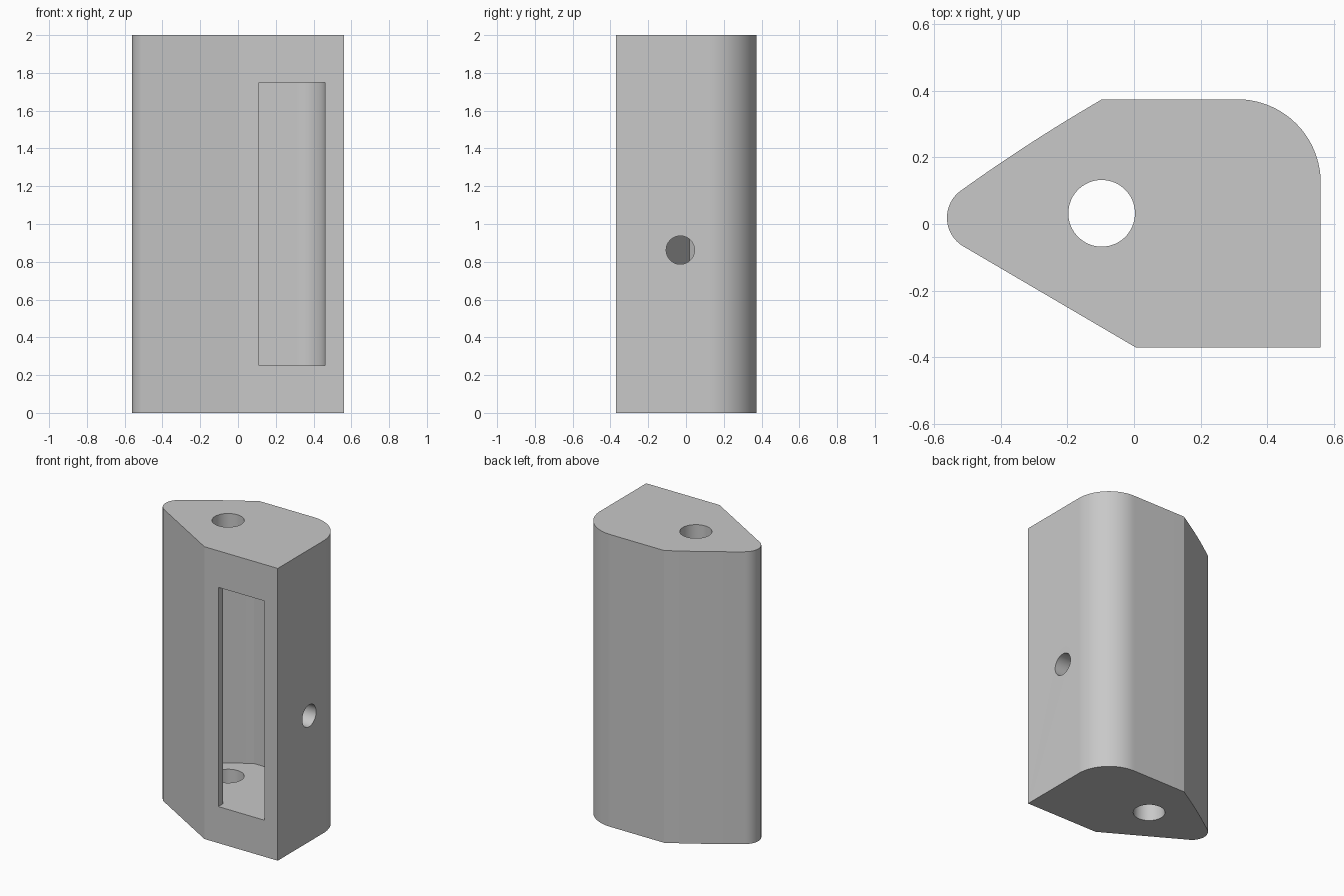
import bpy, bmesh, math
from mathutils import Vector

if "Cube" in bpy.data.objects:
    bpy.data.objects.remove(bpy.data.objects["Cube"])

HEIGHT = 2.0
WALL = 0.10
BACK, FRONT, SIDE = 0.374, -0.37, 0.56
NOSE = (-0.461, 0.019)
CORNER = (SIDE - 0.25, BACK - 0.25)

grey = bpy.data.materials.new("plain grey")
grey.use_nodes = True
grey.diffuse_color = (0.58, 0.58, 0.58, 1)
grey.node_tree.nodes["Principled BSDF"].inputs["Base Color"].default_value = grey.diffuse_color


def arc(centre, radius, start, end, steps):
    """Points along a circular arc, angles in degrees."""
    angles = [math.radians(start + (end - start) * i / steps) for i in range(steps + 1)]
    return [(centre[0] + radius * math.cos(a), centre[1] + radius * math.sin(a)) for a in angles]


def bowed(start, end, bulge, steps=12):
    """Inner points of a slightly bowed line, bulging to its right."""
    a, b = Vector(start), Vector(end)
    side = Vector((b.y - a.y, a.x - b.x)).normalized()
    points = []
    for i in range(1, steps):
        t = i / steps
        points.append(tuple(a.lerp(b, t) + side * bulge * 4 * t * (1 - t)))
    return points


def prism(name, outline, low, high):
    """Extrude a counter-clockwise outline from low to high."""
    bm = bmesh.new()
    base = bm.faces.new([bm.verts.new((x, y, low)) for x, y in outline])
    top = bmesh.ops.extrude_face_region(bm, geom=[base])
    moved = [v for v in top["geom"] if isinstance(v, bmesh.types.BMVert)]
    bmesh.ops.translate(bm, verts=moved, vec=(0, 0, high - low))
    bmesh.ops.recalc_face_normals(bm, faces=bm.faces)
    mesh = bpy.data.meshes.new(name)
    bm.to_mesh(mesh)
    bm.free()
    mesh.materials.append(grey)
    obj = bpy.data.objects.new(name, mesh)
    bpy.context.collection.objects.link(obj)
    return obj


def cut(target, cutter):
    """Subtract the cutter, then remove it."""
    cutter.hide_render = True
    mod = target.modifiers.new("cut", 'BOOLEAN')
    mod.operation = 'DIFFERENCE'
    mod.solver = 'EXACT'
    mod.object = cutter
    bpy.ops.object.select_all(action='DESELECT')
    target.select_set(True)
    bpy.context.view_layer.objects.active = target
    bpy.ops.object.modifier_apply(modifier=mod.name)
    bpy.data.objects.remove(cutter)


# Outer body: square front corner, rounded back corner, tapered rounded nose
back_bend = (-0.096, BACK)
nose_arc = arc(NOSE, WALL, 123, 239.5, 24)
outline = [(0.005, FRONT), (SIDE, FRONT)]
outline += arc(CORNER, 0.25, 0, 90, 32)
outline += [back_bend] + bowed(back_bend, nose_arc[0], 0.006) + nose_arc
housing = prism("housing", outline, 0, HEIGHT)

# Inner chamber with an even wall, opening through the front window
inner_bend = (-0.07, BACK - WALL)
chamber = [(0.11, FRONT - 0.1), (SIDE - WALL, FRONT - 0.1)]
chamber += arc(CORNER, 0.25 - WALL, 0, 90, 32)
chamber += [inner_bend] + bowed(inner_bend, NOSE, 0.005)
chamber += [NOSE, (0.11, -0.318)]
cut(housing, prism("chamber_cutter", chamber, 0.25, HEIGHT - 0.25))

# Vertical hole through roof and floor
cut(housing, prism("vertical_hole_cutter", arc((-0.097, 0.032), 0.10, 0, 354, 59), -0.1, HEIGHT + 0.1))

# Small cross hole through the left wall
side_hole = prism("side_hole_cutter", arc((0, 0), 0.075, 0, 352.5, 47), 0.3, 0.7)
side_hole.rotation_euler = (0, math.radians(90), 0)
side_hole.location = (0, -0.03, 0.862)
bpy.context.view_layer.update()
cut(housing, side_hole)

# Smooth rounded walls, crisp edges
housing.select_set(True)
bpy.context.view_layer.objects.active = housing
bpy.ops.object.shade_smooth_by_angle(angle=math.radians(20))
